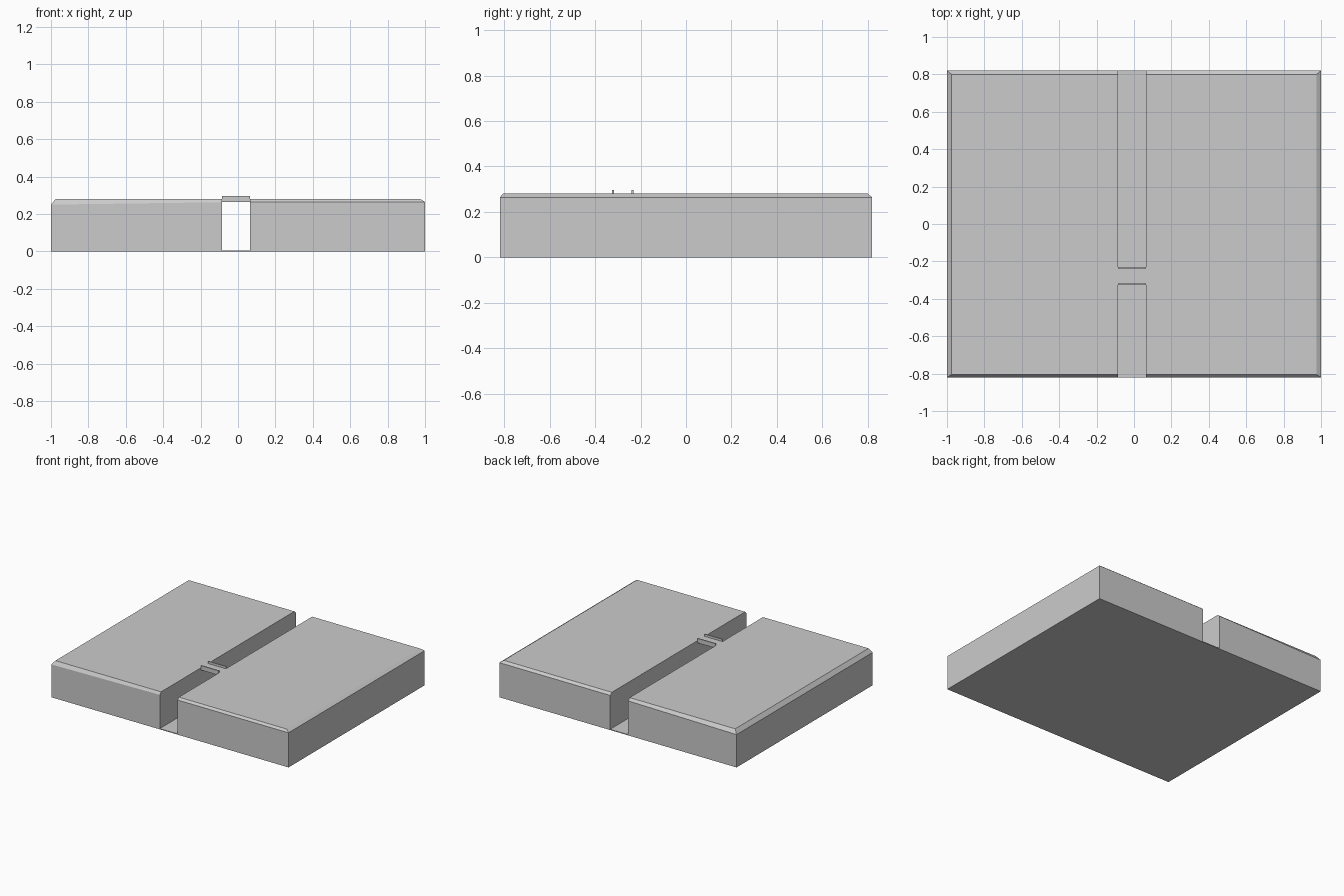
import bpy, bmesh

if "Cube" in bpy.data.objects:
    bpy.data.objects.remove(bpy.data.objects["Cube"])

HALF_Y = 0.82
TOP = 0.28
CH_L, CH_R = -0.085, 0.065      # channel walls


def mesh_object(name, bm):
    bmesh.ops.recalc_face_normals(bm, faces=bm.faces[:])
    mesh = bpy.data.meshes.new(name)
    bm.to_mesh(mesh)
    bm.free()
    obj = bpy.data.objects.new(name, mesh)
    bpy.context.collection.objects.link(obj)
    return obj


def loft(name, rings):
    """Closed solid through rings of four corners, bottom to top."""
    bm = bmesh.new()
    rows = [[bm.verts.new(p) for p in ring] for ring in rings]
    bm.faces.new(rows[0][::-1])
    bm.faces.new(rows[-1])
    for a, b in zip(rows, rows[1:]):
        for i in range(4):
            j = (i + 1) % 4
            bm.faces.new((a[i], a[j], b[j], b[i]))
    # drop the zero-size faces where an edge has no chamfer
    bmesh.ops.dissolve_degenerate(bm, edges=bm.edges[:], dist=1e-5)
    return mesh_object(name, bm)


def ring(x0, x1, y0, y1, z0, z1):
    return [(x0, y0, z0), (x1, y0, z1), (x1, y1, z1), (x0, y1, z0)]


def box(name, x0, x1, y0, y1, z0, z1):
    return loft(name, [ring(x0, x1, y0, y1, z, z) for z in (z0, z1)])


# Two bank blocks, chamfered on outer edges, vertical at the channel
def bank(name, x0, x1, inset0, inset1, z0, z1):
    loft(name, [
        ring(x0, x1, -HALF_Y, HALF_Y, 0, 0),
        ring(x0, x1, -HALF_Y, HALF_Y, z0, z1),
        ring(x0 + inset0, x1 - inset1, -HALF_Y + 0.015, HALF_Y - 0.02, TOP, TOP),
    ])


bank("left_bank", -1.0, CH_L, 0.025, 0.0, 0.25, 0.263)
bank("right_bank", CH_R, 1.0, 0.0, 0.025, 0.264, 0.264)

# Thin channel floor
box("channel_floor", CH_L, CH_R, -HALF_Y, HALF_Y, 0, 0.006)

# Bridge deck with a low rail on each side
box("bridge_deck", CH_L, CH_R, -0.32, -0.235, 0.263, TOP)
for side, y in (("front", -0.321), ("back", -0.235)):
    box(f"bridge_rail_{side}", CH_L, CH_R, y - 0.004, y + 0.004, 0.263, 0.297)
